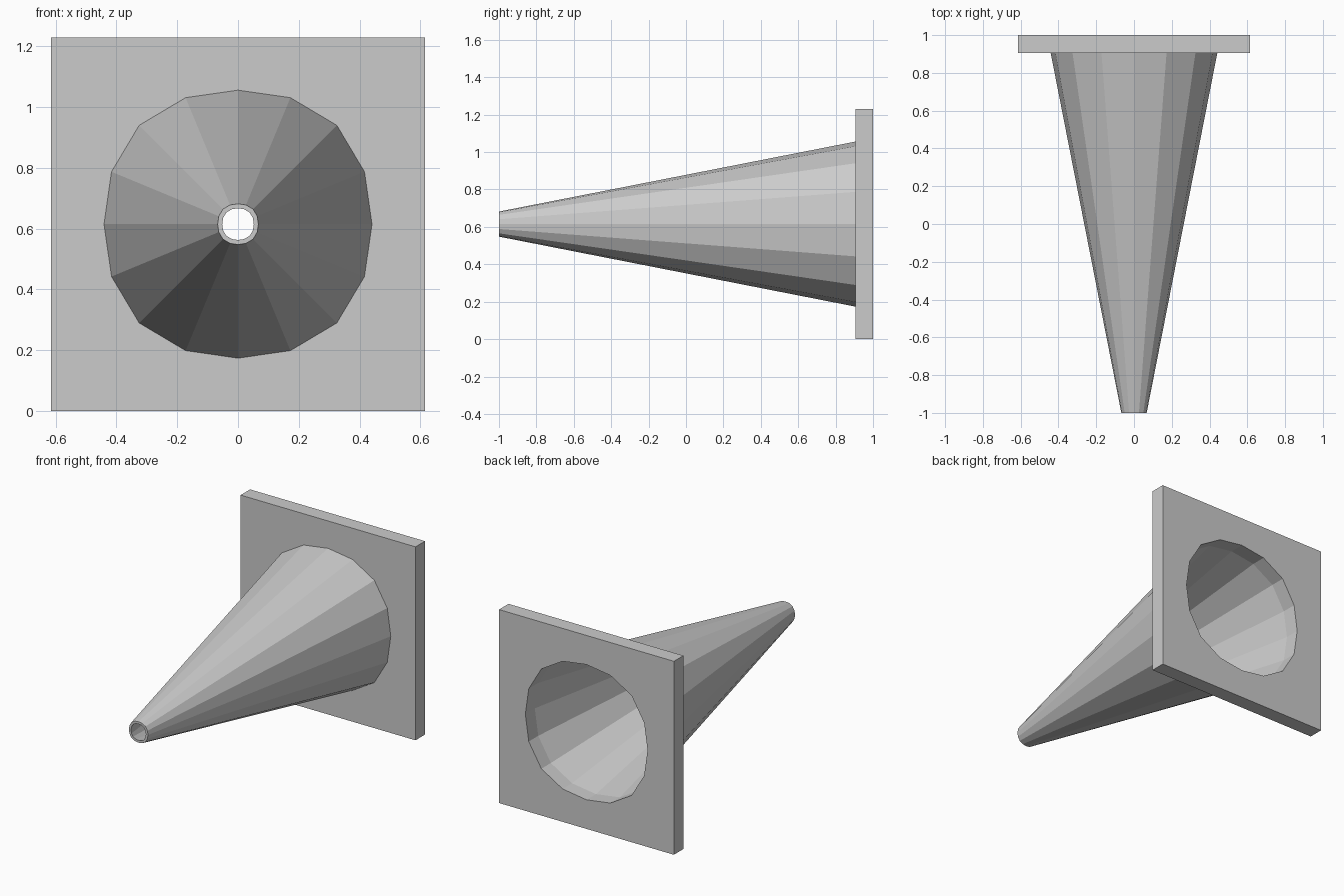
import bpy, bmesh, math

if "Cube" in bpy.data.objects:
    bpy.data.objects.remove(bpy.data.objects["Cube"])

SIDES = 16
CZ = 0.615          # height of the cone axis
Y_TIP, Y_PLATE, Y_BACK = -1.0, 0.905, 1.0


def round_ring(r, y):
    """16-sided ring, bulging slightly towards the diagonals."""
    pts = []
    for i in range(SIDES):
        a = 2 * math.pi * i / SIDES
        k = r * (1 + 0.043 * math.sin(2 * a) ** 2)
        pts.append((k * math.cos(a), y, CZ + k * math.sin(a)))
    return pts


def square_ring(h, y):
    """Square outline sampled at the same angles as the round rings."""
    pts = []
    for i in range(SIDES):
        a = 2 * math.pi * i / SIDES
        c, s = math.cos(a), math.sin(a)
        k = h / max(abs(c), abs(s))
        pts.append((k * c, y, CZ + k * s))
    return pts


def skin(name, rings, closed):
    """Join successive rings with flat quads."""
    bm = bmesh.new()
    loops = [[bm.verts.new(p) for p in ring] for ring in rings]
    pairs = list(zip(loops, loops[1:]))
    if closed:
        pairs.append((loops[-1], loops[0]))
    for a, b in pairs:
        for i in range(SIDES):
            j = (i + 1) % SIDES
            bm.faces.new((a[i], a[j], b[j], b[i]))
    bmesh.ops.recalc_face_normals(bm, faces=bm.faces)
    # merge the coplanar strips along the square's edges
    bmesh.ops.dissolve_limit(bm, angle_limit=0.002, verts=bm.verts, edges=bm.edges)
    me = bpy.data.meshes.new(name)
    bm.to_mesh(me)
    bm.free()
    ob = bpy.data.objects.new(name, me)
    bpy.context.collection.objects.link(ob)
    return ob


# hollow tapered body, open at both ends
skin("cone_body", [
    round_ring(0.441, Y_PLATE), round_ring(0.067, Y_TIP),
    round_ring(0.052, Y_TIP), round_ring(0.43, Y_PLATE)], closed=True)

# square base plate with a straight through-hole
skin("base_plate", [
    round_ring(0.43, Y_PLATE), square_ring(0.615, Y_PLATE),
    square_ring(0.615, Y_BACK), round_ring(0.43, Y_BACK)], closed=True)
